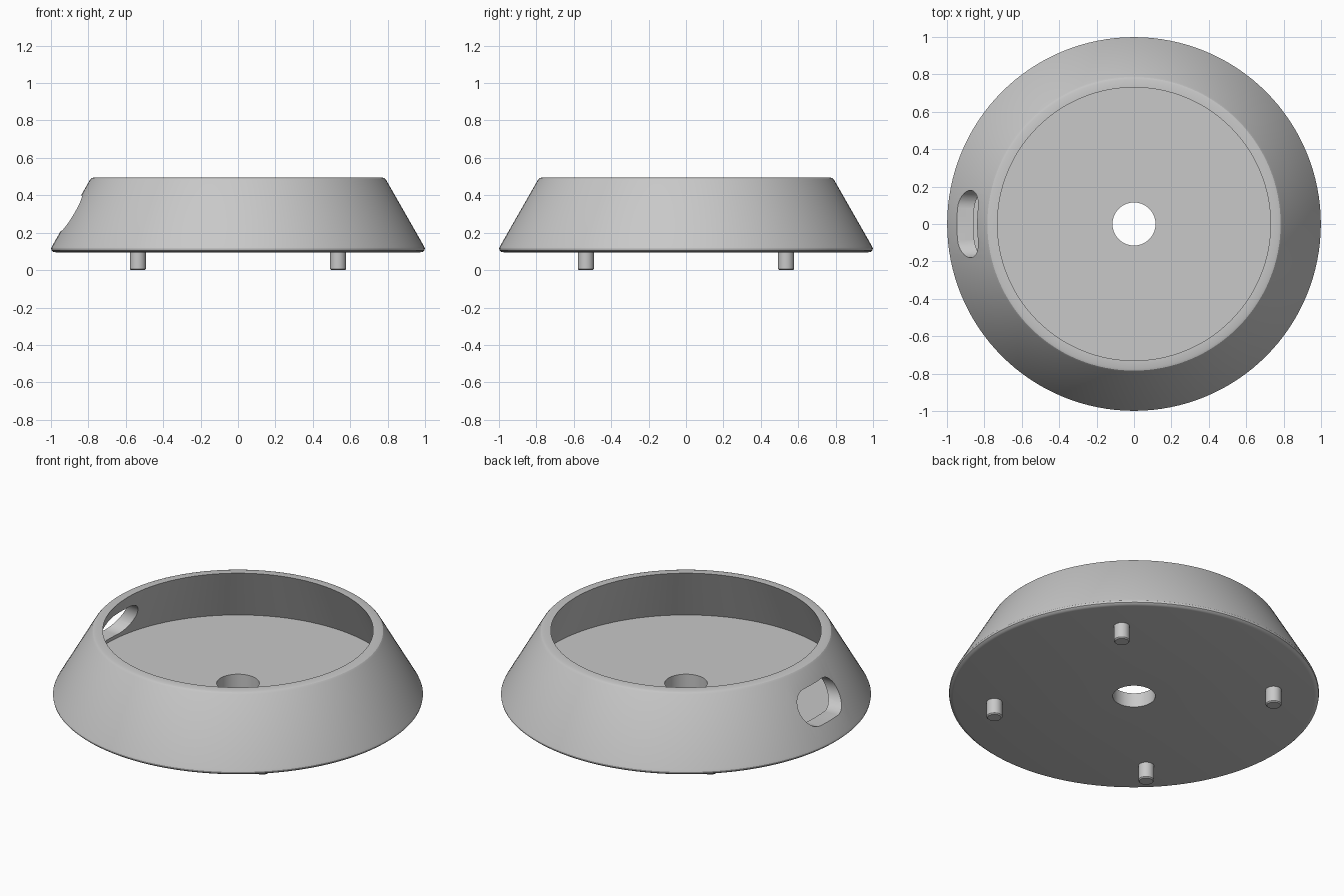
import bpy, bmesh
from math import pi, cos, sin
from mathutils import Vector, Matrix

if "Cube" in bpy.data.objects:
    bpy.data.objects.remove(bpy.data.objects["Cube"])

grey = bpy.data.materials.new("plain grey")
grey.use_nodes = True
colour = (0.58, 0.58, 0.58, 1)
grey.diffuse_color = colour
grey.node_tree.nodes["Principled BSDF"].inputs["Base Color"].default_value = colour


def add_object(name, bm):
    bmesh.ops.recalc_face_normals(bm, faces=bm.faces[:])
    mesh = bpy.data.meshes.new(name)
    bm.to_mesh(mesh)
    bm.free()
    mesh.materials.append(grey)
    ob = bpy.data.objects.new(name, mesh)
    bpy.context.collection.objects.link(ob)
    return ob


def lathe(name, profile, steps, closed=False):
    """Spin an (r, z) profile around the z axis."""
    bm = bmesh.new()
    verts = [bm.verts.new((r, 0, z)) for r, z in profile]
    edges = [bm.edges.new(pair) for pair in zip(verts, verts[1:])]
    if closed:
        edges.append(bm.edges.new((verts[-1], verts[0])))
    bmesh.ops.spin(bm, geom=verts + edges, cent=(0, 0, 0), axis=(0, 0, 1),
                   angle=2 * pi, steps=steps, use_merge=True)
    bmesh.ops.remove_doubles(bm, verts=bm.verts[:], dist=1e-5)
    return add_object(name, bm)


def smooth(ob):
    bpy.ops.object.select_all(action='DESELECT')
    ob.select_set(True)
    bpy.context.view_layer.objects.active = ob
    bpy.ops.object.shade_smooth_by_angle(angle=0.52)


# Housing: sloped wall with an undercut cavity and a central hole
housing = lathe("housing", [
    (0.115, 0.095), (0.975, 0.095), (0.988, 0.098), (0.997, 0.106), (0.999, 0.116),
    (0.994, 0.128), (0.792, 0.482), (0.784, 0.491), (0.772, 0.495),
    (0.73, 0.495), (0.872, 0.18), (0.115, 0.18)], 128, closed=True)

# Rounded cable slot through the wall on the -x side
bm = bmesh.new()
radius, half_length, height = 0.095, 0.18, 0.305
outline = []
for side in (1, -1):
    for i in range(17):
        a = -pi / 2 + pi * i / 16
        outline.append(bm.verts.new((-1.1, side * (half_length - radius + radius * cos(a)),
                                     height + side * radius * sin(a))))
face = bm.faces.new(outline)
extruded = bmesh.ops.extrude_face_region(bm, geom=[face])
bmesh.ops.translate(bm, vec=Vector((0.5, 0, 0)),
                    verts=[v for v in extruded["geom"] if isinstance(v, bmesh.types.BMVert)])
cutter = add_object("slot_cutter", bm)
cutter.hide_render = True

cut = housing.modifiers.new("slot", 'BOOLEAN')
cut.operation = 'DIFFERENCE'
cut.solver = 'EXACT'
cut.object = cutter
bpy.context.view_layer.objects.active = housing
bpy.ops.object.modifier_apply(modifier=cut.name)
bpy.data.objects.remove(cutter)
smooth(housing)

# Four locating pins underneath
for y, row in ((-0.535, "front"), (0.535, "back")):
    for x, side in ((-0.535, "right"), (0.535, "left")):
        pin = lathe(f"{row}_{side}_pin", [
            (0, 0), (0.037, 0), (0.043, 0.006), (0.043, 0.1), (0, 0.1)], 32)
        pin.data.transform(Matrix.Translation((x, y, 0)))
        smooth(pin)
